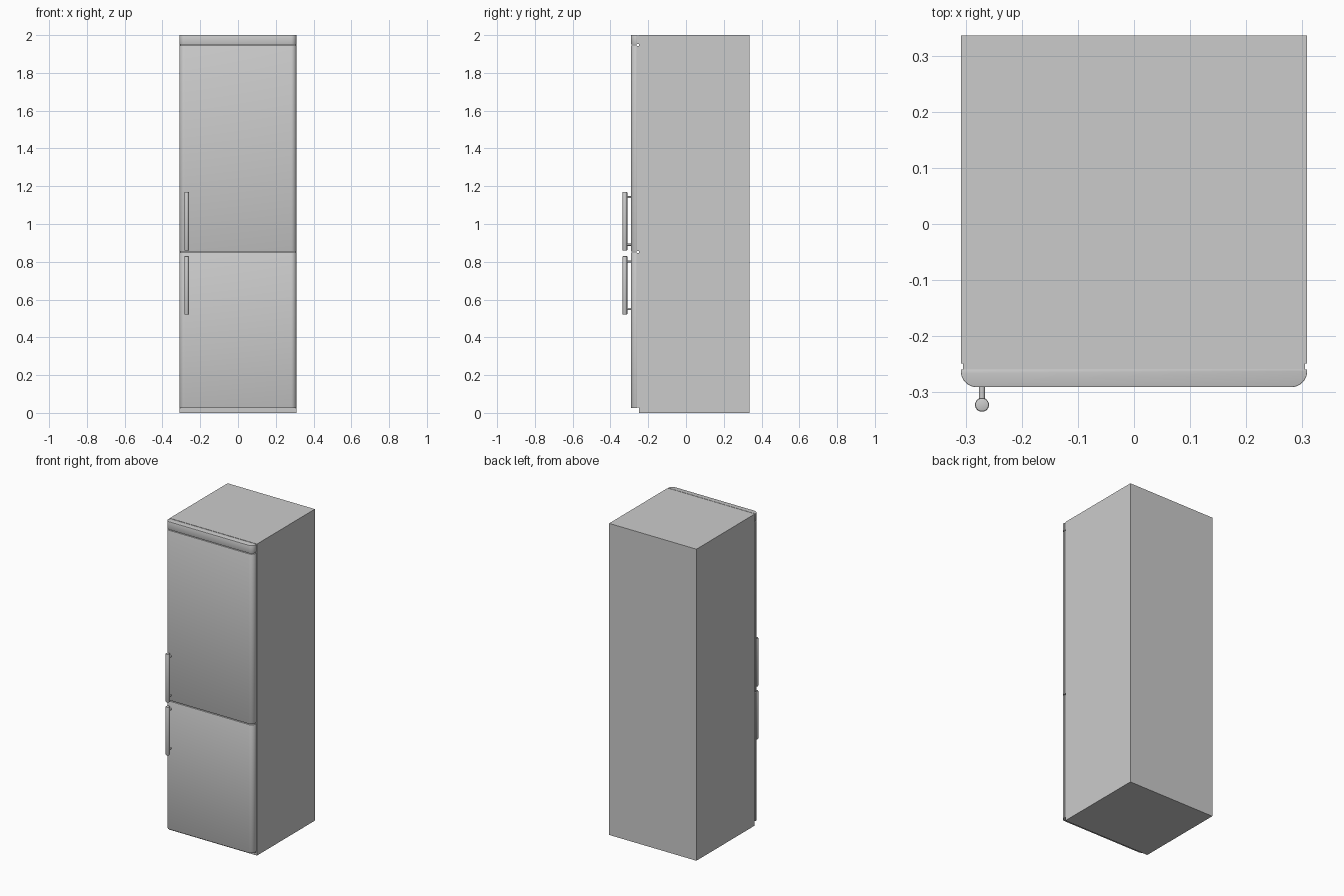
import bpy, bmesh, math

if "Cube" in bpy.data.objects:
    bpy.data.objects.remove(bpy.data.objects["Cube"])

def finish(name, bm):
    bmesh.ops.recalc_face_normals(bm, faces=bm.faces[:])
    me = bpy.data.meshes.new(name)
    bm.to_mesh(me)
    bm.free()
    ob = bpy.data.objects.new(name, me)
    bpy.context.collection.objects.link(ob)
    bpy.ops.object.select_all(action='DESELECT')
    ob.select_set(True)
    bpy.context.view_layer.objects.active = ob
    bpy.ops.object.shade_smooth_by_angle(angle=math.radians(35))
    return ob

def bevel_sharp(bm, width, segments=2):
    edges = [e for e in bm.edges if e.calc_face_angle(0) > math.radians(60)]
    bmesh.ops.bevel(bm, geom=edges, offset=width, segments=segments,
                    profile=0.5, affect='EDGES')

def box(name, x0, x1, y0, y1, z0, z1):
    bm = bmesh.new()
    bmesh.ops.create_cube(bm, size=1)
    for v in bm.verts:
        v.co = ((x0 + x1) / 2 + v.co.x * (x1 - x0),
                (y0 + y1) / 2 + v.co.y * (y1 - y0),
                (z0 + z1) / 2 + v.co.z * (z1 - z0))
    return finish(name, bm)

def door_panel(name, z0, z1, w=0.31, back=-0.26, front=-0.292, r=0.029, n=10):
    # plan outline with rounded front corners, raised to the panel height
    right = [(w, back)]
    for i in range(n + 1):
        a = math.pi / 2 * i / n
        right.append((w - r + r * math.cos(a), front + r - r * math.sin(a)))
    outline = right + [(-x, y) for x, y in reversed(right)]
    bm = bmesh.new()
    face = bm.faces.new([bm.verts.new((x, y, z0)) for x, y in outline])
    ext = bmesh.ops.extrude_face_region(bm, geom=[face])
    for v in ext['geom']:
        if isinstance(v, bmesh.types.BMVert):
            v.co.z = z1
    bmesh.ops.recalc_face_normals(bm, faces=bm.faces[:])
    bevel_sharp(bm, 0.0015)
    return finish(name, bm)

def rod(bm, start, end, radius, segments=24):
    # cylinder between two points along y or z
    res = bmesh.ops.create_cone(bm, cap_ends=True, segments=segments, radius1=radius,
                                radius2=radius, depth=math.dist(start, end))
    if start[1] != end[1]:
        for v in res['verts']:
            v.co.y, v.co.z = -v.co.z, v.co.y
    mid = [(a + b) / 2 for a, b in zip(start, end)]
    bmesh.ops.translate(bm, verts=res['verts'], vec=mid)

# Cabinet
box("cabinet", -0.31, 0.31, -0.25, 0.337, 0, 2)

# Door panels, each with an inset seal behind it
for part, z0, z1 in (("freezer_door", 0.025, 0.849),
                     ("fridge_door", 0.854, 1.945),
                     ("top_panel", 1.949, 2.0)):
    door_panel(part, z0, z1)
    box(part + "_seal", -0.306, 0.306, -0.261, -0.249, z0 + 0.004, z1 - 0.002)

# Bar handles on two standoffs
for part, z0, z1 in (("freezer_handle", 0.52, 0.83), ("fridge_handle", 0.86, 1.17)):
    x, y = -0.272, -0.3235
    bm = bmesh.new()
    rod(bm, (x, y, z0), (x, y, z1), 0.0125)
    bevel_sharp(bm, 0.003)
    for z in (z0 + 0.03, z1 - 0.028):
        rod(bm, (x, y, z), (x, -0.29, z), 0.0055, 16)
    finish(part, bm)
